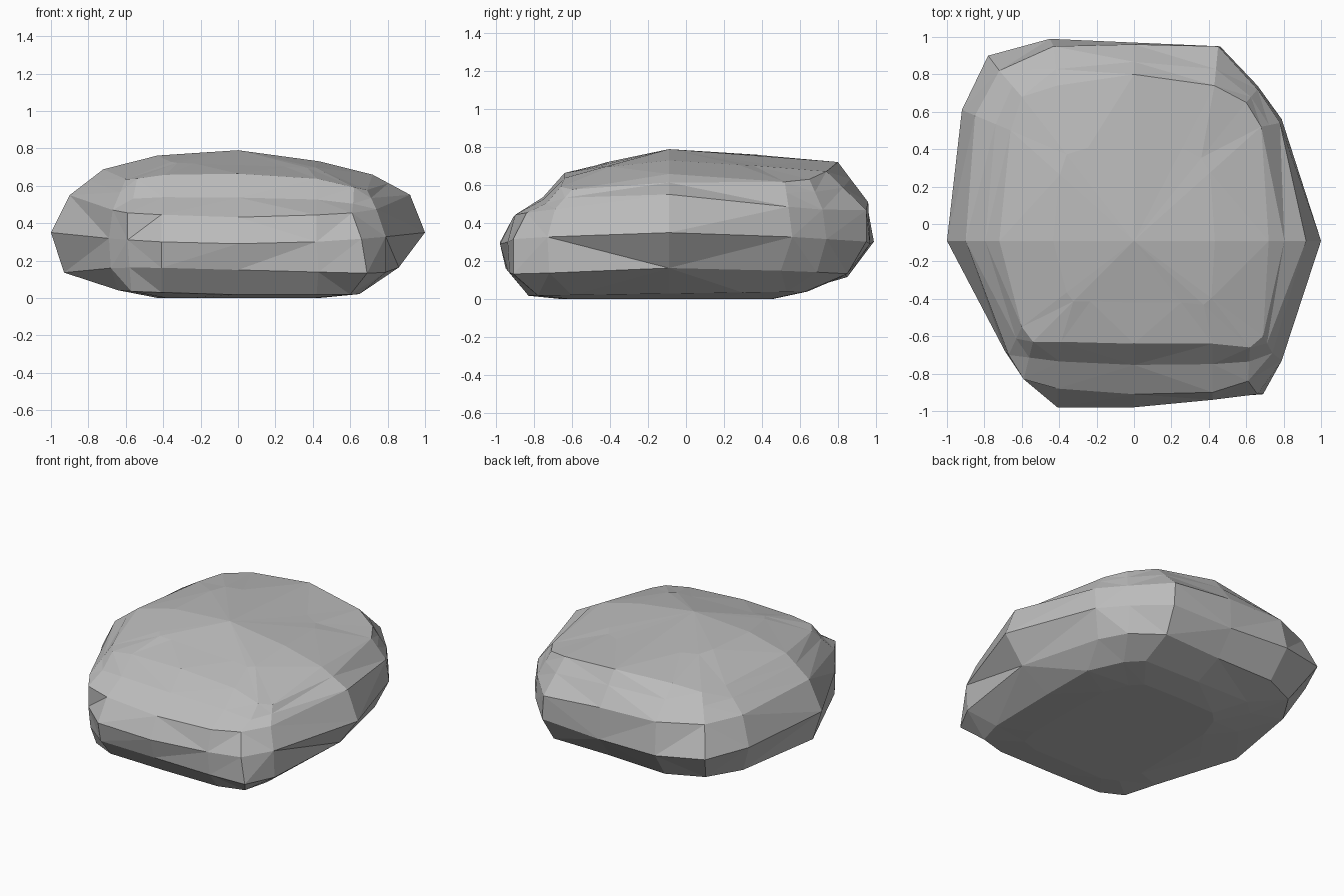
import bpy
import bmesh

default_cube = bpy.data.objects.get("Cube")
if default_cube:
    bpy.data.objects.remove(default_cube, do_unlink=True)

# Plan outlines of the belts, counterclockwise from the front centre
rim_outline = [(0, -.83), (.42, -.83), (.6, -.78), (.65, -.6),
               (.65, -.09), (.64, .3), (.53, .53), (.43, .63),
               (0, .64), (-.42, .63), (-.53, .53), (-.62, .3),
               (-.63, -.09), (-.64, -.55), (-.57, -.77), (-.41, -.84)]
low_outline = [(0, -.94), (.43, -.93), (.69, -.91), (.79, -.72),
               (.86, -.09), (.72, .5), (.63, .69), (.44, .85),
               (0, .84), (-.43, .85), (-.67, .74), (-.81, .52),
               (-.93, -.09), (-.68, -.69), (-.58, -.82), (-.41, -.95)]
middle_outline = [(0, -.98), (.42, -.94), (.66, -.91), (.79, -.73),
                  (1, -.09), (.79, .56), (.66, .74), (.46, .95),
                  (0, .97), (-.45, .99), (-.78, .9), (-.92, .61),
                  (-1, -.09), (-.69, -.68), (-.59, -.83), (-.41, -.98)]
upper_outline = [(0, -.91), (.42, -.9), (.61, -.84), (.74, -.69),
                 (.92, -.09), (.78, .54), (.66, .72), (.45, .95),
                 (0, .96), (-.43, .95), (-.72, .82), (-.85, .58),
                 (-.9, -.09), (-.67, -.7), (-.59, -.83), (-.41, -.88)]
top_outline = [(0, -.64), (.42, -.64), (.62, -.66), (.69, -.6),
               (.72, -.09), (.68, .52), (.6, .65), (.43, .74),
               (0, .8), (-.41, .74), (-.6, .68), (-.66, .5),
               (-.72, -.09), (-.6, -.55), (-.54, -.63), (-.39, -.63)]


def scaled(outline, sx, sy, centre_y):
    """Shrink an outline towards a point on the centre line."""
    return [(x * sx, centre_y + (y - centre_y) * sy) for x, y in outline]


def back_left(x, y):
    """Amount by which the lower back left corner dips."""
    return max(0, x) * max(0, y)


def rim_height(x, y):
    return .03 + .015 * y + .03 * max(0, -x)


def low_height(x, y):
    return .15 + .02 * x - .03 * max(0, y) + .05 * x * min(0, y)


def middle_height(x, y):
    return .29 + .06 * x * x


def upper_height(x, y):
    return .47 + .042 * y + .1 * abs(x) - .08 * abs(x * y) - .12 * back_left(x, y)


def top_height(x, y):
    corner = abs(x ** 3 * y)
    return .69 + .04 * y - .02 * x - .38 * corner - .05 * back_left(x, y)


def crown_height(x, y):
    slope = .045 * y + .06 * abs(x) - .035 * x
    return .73 + slope - .15 * abs(x * y) - .25 * back_left(x, y)


# Belts stacked from the flat underside to the shallow crown
belts = [
    (scaled(rim_outline, .67, .75, -.1), lambda x, y: 0),
    (rim_outline, rim_height),
    (low_outline, low_height),
    (middle_outline, middle_height),
    (upper_outline, upper_height),
    (top_outline, top_height),
    (scaled(top_outline, .6, .6, -.09), crown_height),
]

bm = bmesh.new()
rings = [[bm.verts.new((x, y, height(x, y))) for x, y in outline]
         for outline, height in belts]
count = len(rings[0])

# Worn ledge below the top belt, sunken along the front
ledge = [bm.verts.new(t.co.lerp(u.co, .42)) for t, u in zip(rings[5], rings[4])]
for vert in ledge:
    if vert.co.y < -.68:
        vert.co.z -= .03
rings.insert(5, ledge)

# Facets between neighbouring belts
for lower, upper in zip(rings, rings[1:]):
    for i in range(count):
        j = (i + 1) % count
        bm.faces.new((lower[i], lower[j], upper[j], upper[i]))

# Flat underside and crown peak
bm.faces.new(list(reversed(rings[0])))
peak = bm.verts.new((0, -.09, .79))
for i in range(count):
    bm.faces.new((rings[-1][i], rings[-1][(i + 1) % count], peak))

bmesh.ops.triangulate(bm, faces=bm.faces[:], quad_method='SHORT_EDGE')
bmesh.ops.recalc_face_normals(bm, faces=bm.faces[:])

mesh = bpy.data.meshes.new("boulder")
bm.to_mesh(mesh)
bm.free()
boulder = bpy.data.objects.new("boulder", mesh)
bpy.context.collection.objects.link(boulder)

# Single stone colour
stone = bpy.data.materials.new("grey_stone")
stone.use_nodes = True
colour = (.5, .5, .5, 1)
stone.diffuse_color = colour
stone.node_tree.nodes["Principled BSDF"].inputs["Base Color"].default_value = colour
mesh.materials.append(stone)
